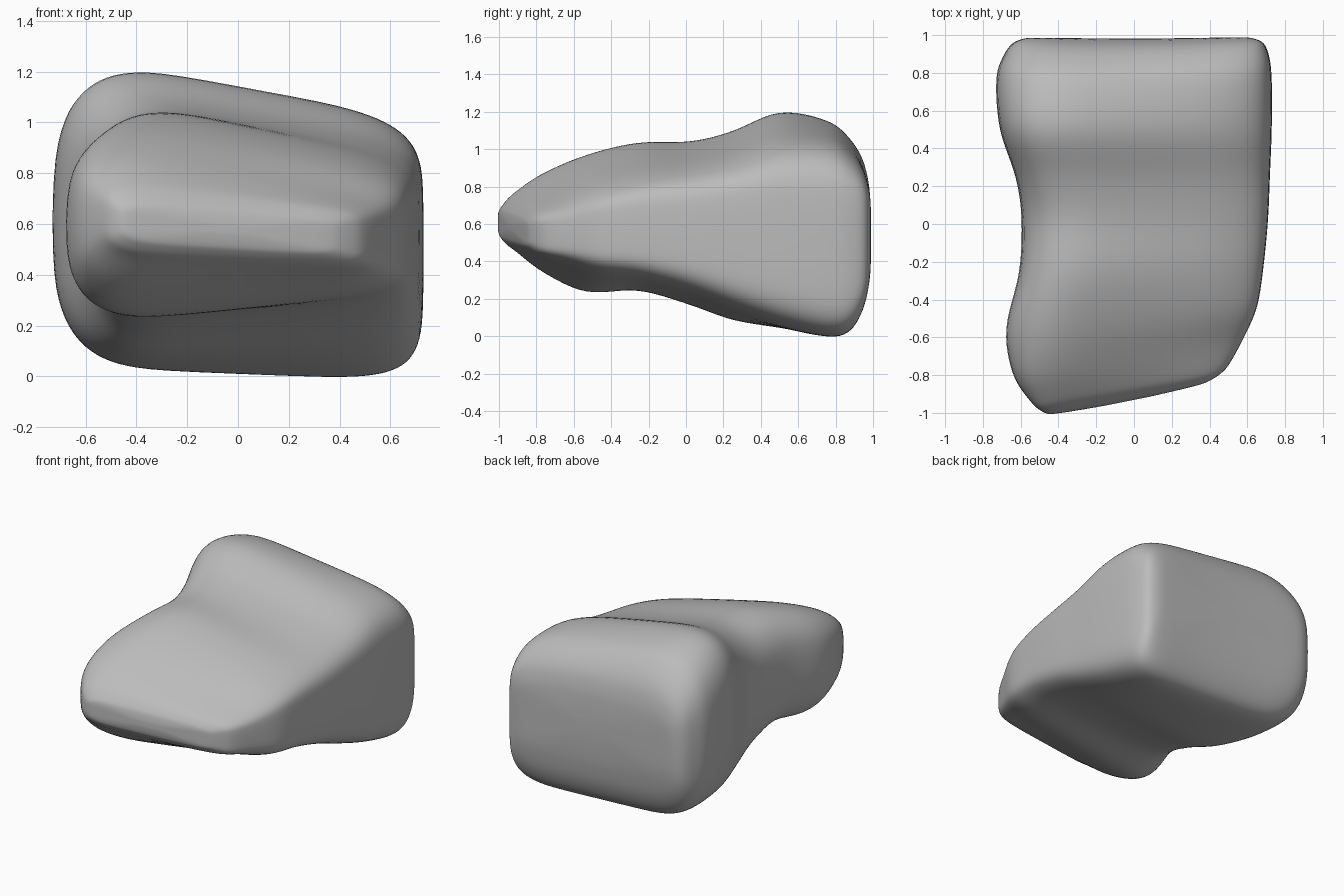
import bpy, bmesh, math
from mathutils import Vector

if "Cube" in bpy.data.objects:
    bpy.data.objects.remove(bpy.data.objects["Cube"], do_unlink=True)

RING, STEPS, CAP_RINGS, DOME = 88, 6, 7, .012

# Cross-sections from front to back:
# y, slant, left x, right x, left lean, top left z, top right z, bottom left z, bottom right z
SECTIONS = [
    (-.92, .20, -.45, .37, .00, .69, .62, .53, .48),
    (-.89, .19, -.50, .44, .00, .74, .65, .49, .45),
    (-.84, .18, -.55, .50, .02, .80, .67, .45, .42),
    (-.70, .15, -.645, .575, .06, .92, .71, .32, .39),
    (-.50, .08, -.685, .65, .11, 1.03, .78, .20, .34),
    (-.25, .02, -.615, .685, .11, 1.10, .83, .22, .31),
    (.02, .00, -.60, .71, .09, 1.10, .87, .14, .24),
    (.25, .00, -.63, .72, .05, 1.16, .92, .06, .15),
    (.50, .00, -.715, .73, .06, 1.27, 1.00, .04, .05),
    (.75, .00, -.735, .73, .08, 1.21, 1.01, .035, -.02),
    (.87, .00, -.695, .715, .06, 1.10, .96, .07, .01),
    (.94, .00, -.64, .68, .03, .97, .88, .20, .14),
    (.97, .00, -.56, .60, .01, .83, .78, .36, .30),
]


def catmull(a, b, c, d, t):
    """Smoothly blend the middle two of four sections."""
    return [q + .5 * t * (r - p + t * (2 * p - 5 * q + 4 * r - s + t * (3 * (q - r) + s - p)))
            for p, q, r, s in zip(a, b, c, d)]


def rounded(value, power):
    return math.copysign(abs(value) ** power, value)


def section_point(sec, angle, scale):
    """Point on a rounded four-cornered cross-section; the right edge is the crisper one."""
    y, slant, left, right, lean, tl, tr, bl, br = sec
    power = .42 - .06 * math.cos(angle) + .03 * math.sin(angle)
    u = rounded(math.cos(angle), power) * scale
    v = rounded(math.sin(angle), power) * scale
    fu, fv = (u + 1) / 2, (v + 1) / 2
    tuck = lean * v * v * (1 if v > 0 else .6)
    x = (left + tuck) * (1 - fu) + right * fu
    top, bottom = tl + (tr - tl) * fu, bl + (br - bl) * fu
    hollow = .06 * max(0, y - .5) * 2 * x * x
    dome = math.copysign(DOME * (1 - scale * scale), y)
    return Vector((x, y + slant * x + hollow + dome, bottom + (top - bottom) * fv))


# Blend the sections into a dense, smooth run
last = len(SECTIONS) - 1
dense = []
for i in range(last):
    quad = [SECTIONS[max(0, min(last, i + k))] for k in (-1, 0, 1, 2)]
    dense += [catmull(*quad, step / STEPS) for step in range(STEPS)]
dense.append(SECTIONS[last])

# Concentric rings close both ends
shrink = [k / CAP_RINGS for k in range(1, CAP_RINGS)]
rows = [(dense[0], s) for s in shrink] + [(d, 1.0) for d in dense]
rows += [(dense[-1], s) for s in reversed(shrink)]

bm = bmesh.new()
rings = [[bm.verts.new(section_point(sec, math.tau * j / RING, s)) for j in range(RING)]
         for sec, s in rows]
for a, b in zip(rings, rings[1:]):
    for j in range(RING):
        k = (j + 1) % RING
        bm.faces.new((a[j], a[k], b[k], b[j]))
for ring in (rings[0], rings[-1]):
    bm.faces.new(ring)

# Soften the stone
for _ in range(5):
    bmesh.ops.smooth_vert(bm, verts=bm.verts, factor=.5,
                          use_axis_x=True, use_axis_y=True, use_axis_z=True)
bmesh.ops.recalc_face_normals(bm, faces=bm.faces)
for face in bm.faces:
    face.smooth = True

mesh = bpy.data.meshes.new("rock")
bm.to_mesh(mesh)
bm.free()
rock = bpy.data.objects.new("rock", mesh)
bpy.context.collection.objects.link(rock)

# Plain stone colour
stone = bpy.data.materials.new("stone_grey")
stone.use_nodes = True
colour = (.5, .5, .5, 1)
stone.diffuse_color = colour
stone.node_tree.nodes["Principled BSDF"].inputs["Base Color"].default_value = colour
mesh.materials.append(stone)
